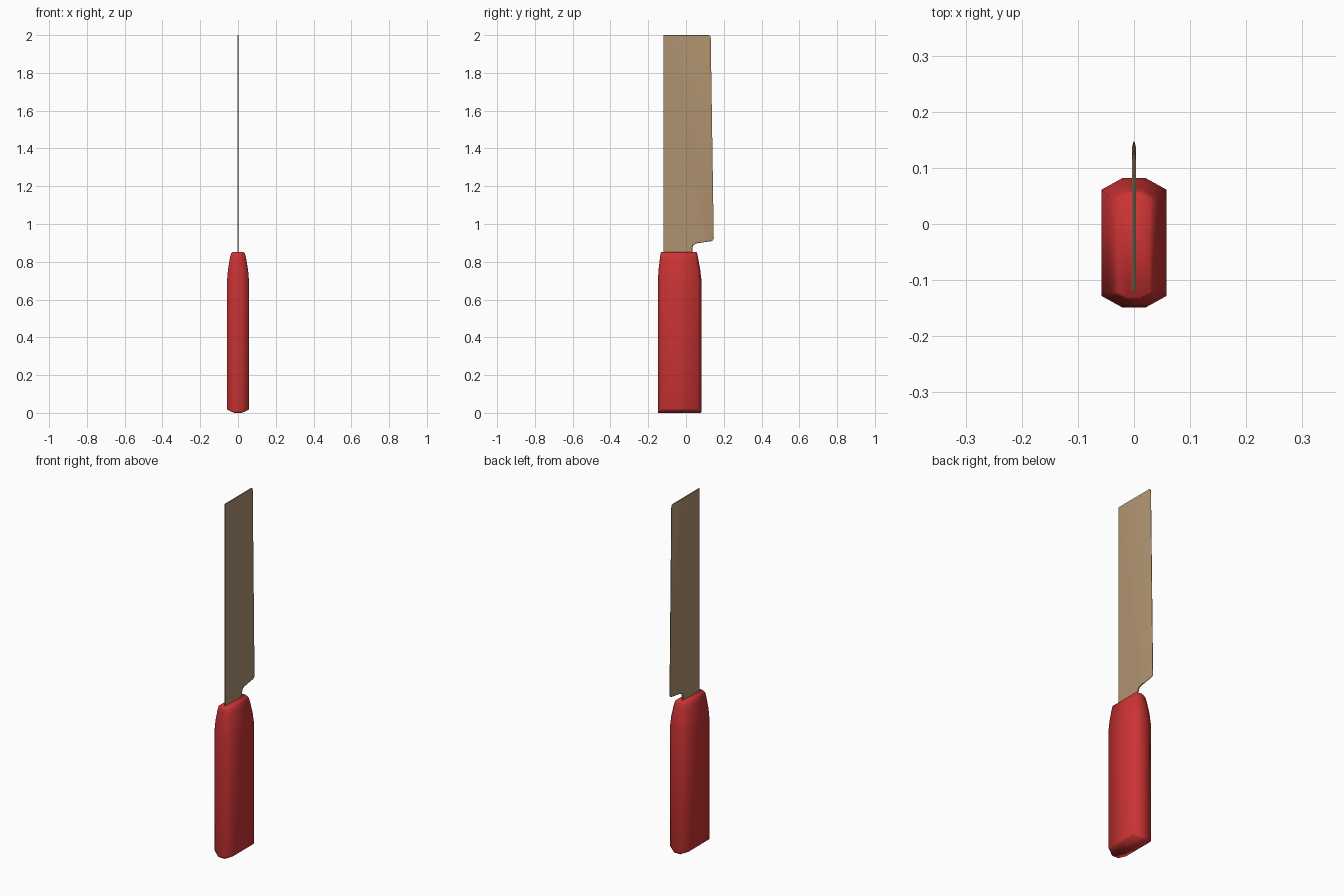
import bpy, bmesh, math

if "Cube" in bpy.data.objects:
    bpy.data.objects.remove(bpy.data.objects["Cube"])


def material(name, rgb):
    m = bpy.data.materials.new(name)
    m.diffuse_color = (*rgb, 1)
    m.use_nodes = True
    m.node_tree.nodes["Principled BSDF"].inputs["Base Color"].default_value = m.diffuse_color
    return m


def loft(name, rings, mat, angle):
    """Skin a list of equal-length point rings and cap both ends."""
    bm = bmesh.new()
    loops = [[bm.verts.new(p) for p in ring] for ring in rings]
    n = len(loops[0])
    for a, b in zip(loops, loops[1:]):
        for i in range(n):
            j = (i + 1) % n
            bm.faces.new((a[i], a[j], b[j], b[i]))
    bm.faces.new(loops[-1])
    if name == "handle":  # creased butt: flat centre strip with two sloping sides
        a = loops[0]
        bm.faces.new((a[0], a[3], a[4], a[7]))
        bm.faces.new((a[0], a[1], a[2], a[3]))
        bm.faces.new((a[4], a[5], a[6], a[7]))
    else:
        bm.faces.new(loops[0])
    bmesh.ops.recalc_face_normals(bm, faces=bm.faces[:])
    me = bpy.data.meshes.new(name)
    bm.to_mesh(me)
    bm.free()
    ob = bpy.data.objects.new(name, me)
    bpy.context.collection.objects.link(ob)
    me.materials.append(mat)
    bpy.ops.object.select_all(action='DESELECT')
    ob.select_set(True)
    bpy.context.view_layer.objects.active = ob
    bpy.ops.object.shade_smooth_by_angle(angle=math.radians(angle))
    return ob


red = material("red handle", (0.6, 0.033, 0.034))
tan = material("tan blade", (0.43, 0.29, 0.16))


# Handle: stretched octagon section that narrows towards the blade
def octagon(z, hx, y0, y1, butt=0.0):
    cx, cy = hx * 0.35, hx * 0.36
    pts = [(cx, y0), (hx, y0 + cy), (hx, y1 - cy), (cx, y1),
           (-cx, y1), (-hx, y1 - cy), (-hx, y0 + cy), (-cx, y0)]
    return [(x, y, z + (butt if abs(x) > cx * 1.5 else 0)) for x, y in pts]


handle_rings = [
    octagon(0.0, 0.056, -0.147, 0.079, 0.016),
    octagon(0.01, 0.058, -0.149, 0.082, 0.012),
    octagon(0.70, 0.058, -0.149, 0.082),
    octagon(0.76, 0.053, -0.145, 0.075),
    octagon(0.82, 0.043, -0.138, 0.064),
    octagon(0.845, 0.036, -0.135, 0.059),
    octagon(0.852, 0.028, -0.131, 0.055),
]
loft("handle", handle_rings, red, 66)

# Blade: (y, z) outline and a slightly smaller inner outline for the ground edge
outer = [(-0.12, 0.80), (0.033, 0.80), (0.034, 0.875), (0.040, 0.889), (0.054, 0.897),
         (0.134, 0.909), (0.143, 0.914), (0.147, 0.925),
         (0.131, 1.985), (0.128, 1.996), (0.120, 2.0), (-0.12, 2.0)]
inner = [(-0.118, 0.80), (0.031, 0.80), (0.032, 0.876), (0.038, 0.891), (0.053, 0.899),
         (0.128, 0.911), (0.134, 0.916), (0.137, 0.926),
         (0.121, 1.985), (0.119, 1.994), (0.114, 1.998), (-0.118, 1.998)]
blade_rings = [[(x, y, z) for y, z in outline] for x, outline in
               ((-0.0035, inner), (-0.001, outer), (0.001, outer), (0.0035, inner))]
loft("blade", blade_rings, tan, 30)
